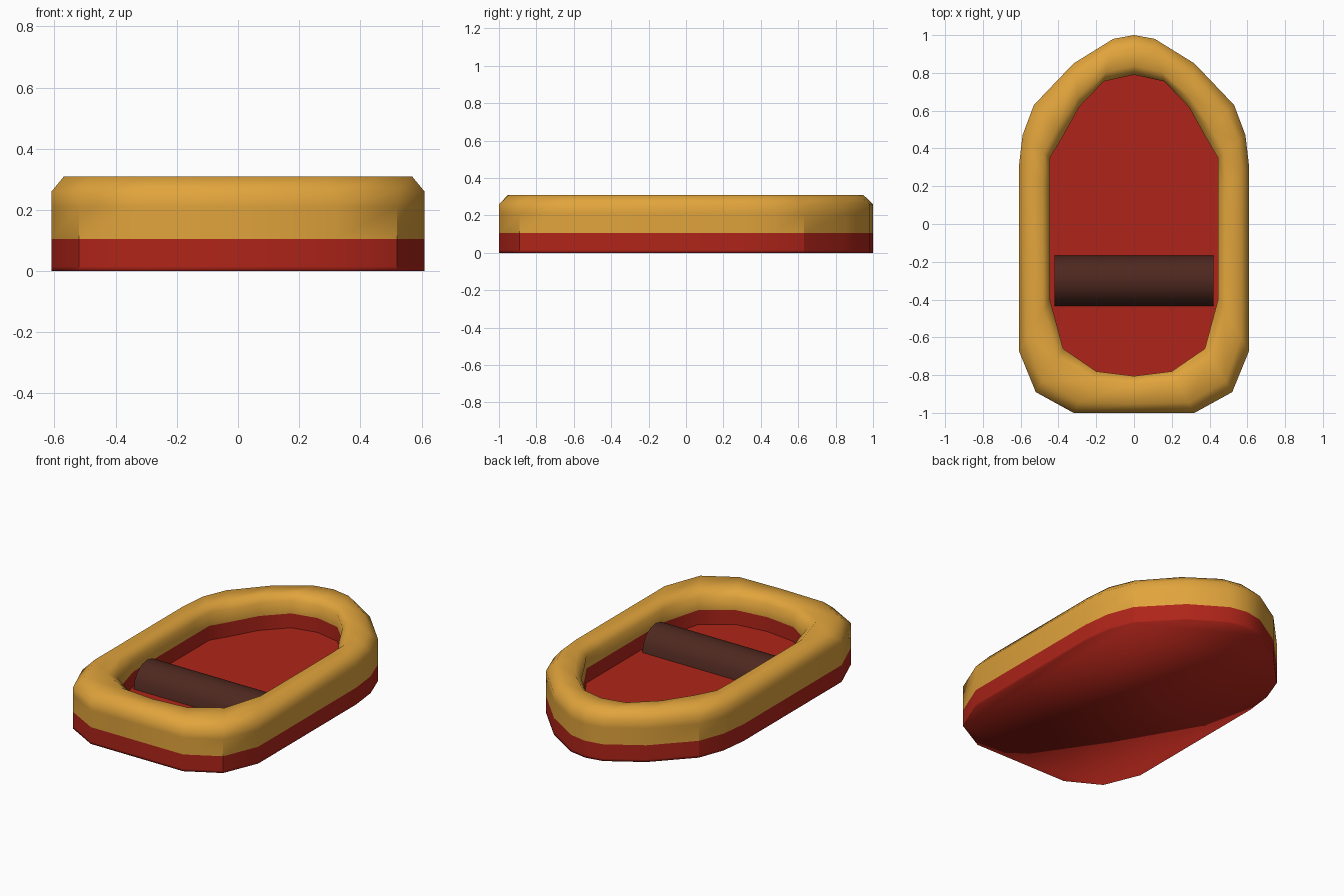
import bpy, bmesh, math

if "Cube" in bpy.data.objects:
    bpy.data.objects.remove(bpy.data.objects["Cube"])

# right-hand half outlines from bow to stern, point for point
OUTER = [(0, 1), (.11, .98), (.32, .85), (.53, .63), (.59, .47), (.61, .30),
         (.61, -.67), (.52, -.89), (.32, -1), (0, -1)]
INNER = [(0, .79), (.16, .755), (.29, .62), (.375, .467), (.445, .35), (.445, .2),
         (.445, -.40), (.375, -.66), (.20, -.78), (0, -.805)]
CREASED = (3, 7)


def material(name, rgb):
    m = bpy.data.materials.new(name)
    m.diffuse_color = (*rgb, 1)
    m.use_nodes = True
    m.node_tree.nodes["Principled BSDF"].inputs["Base Color"].default_value = m.diffuse_color
    return m


def finish(bm, name, mat):
    bmesh.ops.recalc_face_normals
    me = bpy.data.meshes.new(name)
    bm.to_mesh(me)
    bm.free()
    me.materials.append(mat)
    ob = bpy.data.objects.new(name, me)
    bpy.context.collection.objects.link(ob)
    return ob


def mirrored(half):
    return half + [(-x, y) for x, y in half[-2:0:-1]]


def shell(name, profile, mat, cap=None):
    """Loft loops (t from outer to inner outline, height z); cap 0 or -1 closes an end."""
    bm = bmesh.new()
    outline = list(zip(mirrored(OUTER), mirrored(INNER)))
    n = len(outline)
    loops = [[bm.verts.new((a[0] + (b[0] - a[0]) * t, a[1] + (b[1] - a[1]) * t, z))
              for a, b in outline] for t, z in profile]
    for lo, hi in zip(loops, loops[1:]):
        for i in range(n):
            j = (i + 1) % n
            f = bm.faces.new((lo[j], lo[i], hi[i], hi[j]))
            f.smooth = True
    # sharp corners on the lower outer walls
    for (t0, z0), (t1, z1), lo, hi in zip(profile, profile[1:], loops, loops[1:]):
        if t0 == t1 == 0 and z1 <= .21:
            for i in CREASED:
                for k in (i, n - i):
                    bm.edges.get((lo[k], hi[k])).smooth = False
    if cap is not None:
        ring = loops[cap]
        # outline runs clockwise: bottom keeps the order, floor reverses it
        f = bm.faces.new(ring if cap == 0 else ring[::-1])
        f.smooth = cap == 0
        if cap == -1:
            for e in f.edges:
                e.smooth = False
    return finish(bm, name, mat)


gold = material("gold", (.75, .37, .045))
red = material("red", (.43, .018, .01))
brown = material("brown", (.076, .021, .014))

# inflated side tube
shell("side_tube", [(0, .105), (0, .21), (0, .26), (.25, .31), (.78, .31), (1, .27), (1, .19)], gold)
# red outer hull with flat bottom
shell("hull_bottom", [(0, 0), (0, .015), (0, .105)], red, cap=0)
# red inner wall and floor
shell("inner_floor", [(1, .19), (1, .10)], red, cap=-1)

# rounded bench seat resting on the floor
bm = bmesh.new()
arc = [(-.30 + .133 * math.cos(math.pi * i / 8), .10 + .133 * math.sin(math.pi * i / 8)) for i in range(9)]
left, right = [[bm.verts.new((x, y, z)) for y, z in arc] for x in (-.42, .42)]
for i in range(9):
    j = (i + 1) % 9
    f = bm.faces.new((left[i], left[j], right[j], right[i]))
    f.smooth = i < 8
for f in (bm.faces.new(left), bm.faces.new(right)):
    for e in f.edges:
        e.smooth = False
bmesh.ops.recalc_face_normals(bm, faces=bm.faces)
finish(bm, "bench_seat", brown)
